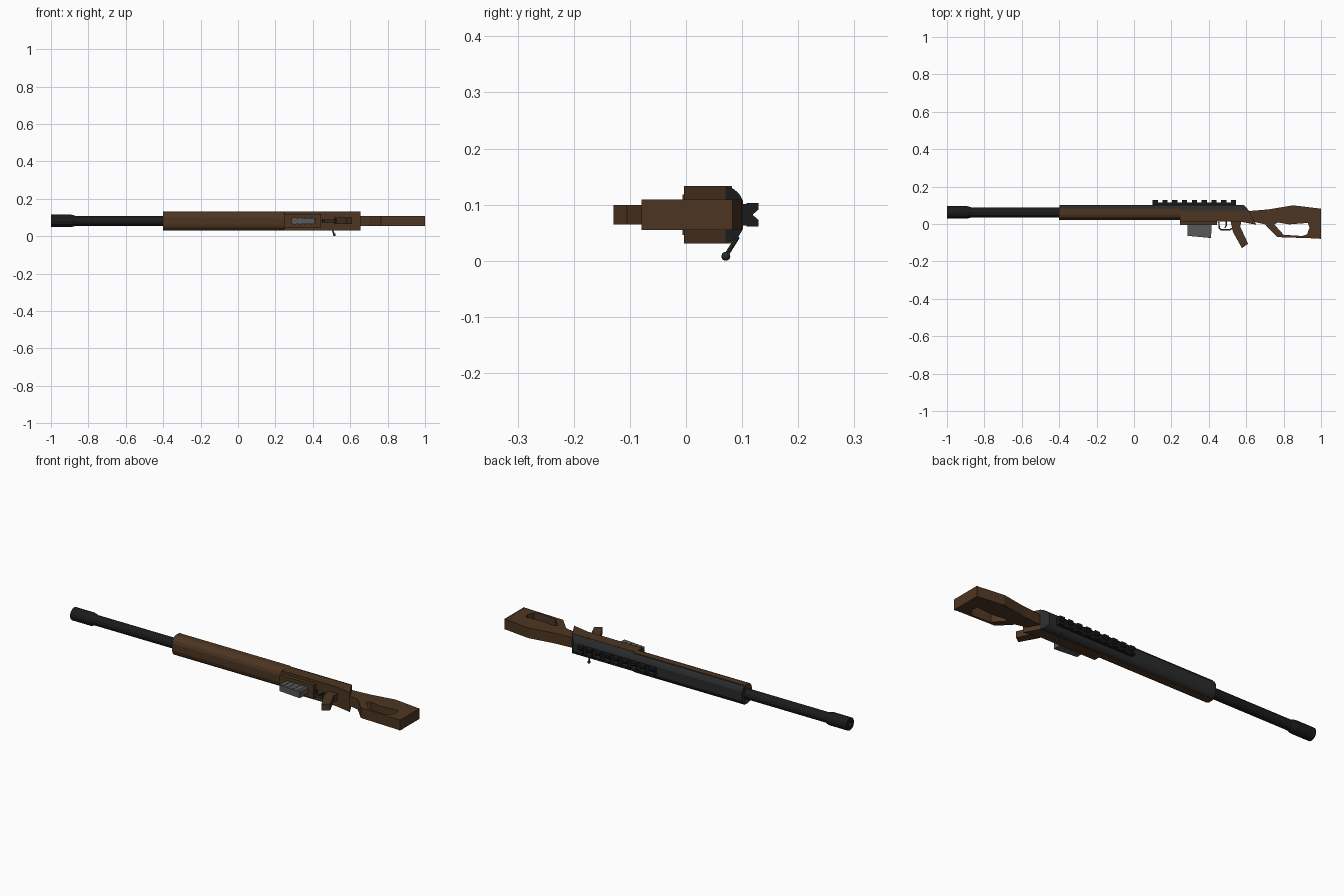
import bpy, bmesh, math
from mathutils import Vector

if "Cube" in bpy.data.objects:
    bpy.data.objects.remove(bpy.data.objects["Cube"])

ZC = 0.082   # lateral centre of the model
YB = 0.062   # bore height


def mat(name, c):
    m = bpy.data.materials.new(name)
    m.diffuse_color = (*c, 1)
    m.use_nodes = True
    m.node_tree.nodes["Principled BSDF"].inputs["Base Color"].default_value = m.diffuse_color
    return m


WOOD = mat("wood", (0.075, 0.036, 0.016))
DARK = mat("dark_metal", (0.022, 0.023, 0.024))
BLACK = mat("black_metal", (0.011, 0.011, 0.012))
GREY = mat("grey_metal", (0.10, 0.10, 0.10))


def finish(bm, name, m):
    bmesh.ops.recalc_face_normals(bm, faces=bm.faces)
    me = bpy.data.meshes.new(name)
    bm.to_mesh(me)
    bm.free()
    o = bpy.data.objects.new(name, me)
    bpy.context.collection.objects.link(o)
    me.materials.append(m)
    return o


def extrude(name, pts, vec, m):
    bm = bmesh.new()
    f = bm.faces.new([bm.verts.new(p) for p in pts])
    r = bmesh.ops.extrude_face_region(bm, geom=[f])
    bmesh.ops.translate(bm, vec=vec, verts=[v for v in r["geom"] if isinstance(v, bmesh.types.BMVert)])
    return finish(bm, name, m)


# side outline (x, y) extruded across the width
def slab(name, pts, z0, z1, m):
    return extrude(name, [(x, y, z0) for x, y in pts], (0, 0, z1 - z0), m)


# cross-section (y, z offset) extruded along x
def bar(name, pts, x0, x1, m):
    return extrude(name, [(x0, y, ZC + z) for y, z in pts], (x1 - x0, 0, 0), m)


def box(name, x0, x1, y0, y1, w, m):
    return bar(name, [(y0, -w), (y1, -w), (y1, w), (y0, w)], x0, x1, m)


def mirrored(half):
    return half + [(y, -z) for y, z in reversed(half)]


def cut(o, cutter):
    cutter.hide_render = True
    cutter.hide_viewport = True
    mod = o.modifiers.new("cut", "BOOLEAN")
    mod.operation = "DIFFERENCE"
    mod.solver = "EXACT"
    mod.object = cutter


# turned part along x from (x, radius) stations
def lathe(name, prof, m, n=12):
    bm = bmesh.new()
    rings = [[bm.verts.new((x, YB + r * math.cos(2 * math.pi * i / n), ZC + r * math.sin(2 * math.pi * i / n)))
              for i in range(n)] for x, r in prof]
    for a, b in zip(rings, rings[1:]):
        for i in range(n):
            bm.faces.new((a[i], a[(i + 1) % n], b[(i + 1) % n], b[i]))
    bm.faces.new(rings[0])
    bm.faces.new(rings[-1])
    return finish(bm, name, m)


def rod(name, a, b, r, m, n=8):
    a, b = Vector(a), Vector(b)
    bm = bmesh.new()
    bmesh.ops.create_cone(bm, cap_ends=True, segments=n, radius1=r, radius2=r, depth=(b - a).length)
    bm.transform((b - a).to_track_quat("Z", "Y").to_matrix().to_4x4())
    bmesh.ops.translate(bm, vec=(a + b) / 2, verts=bm.verts)
    return finish(bm, name, m)


# barrel and flared muzzle with a recessed bore
lathe("barrel", [(-0.999, 0.013), (-0.95, 0.013)][1:] + [(-0.949, 0.026), (-0.35, 0.026)], BLACK)
lathe("muzzle", [(-0.96, 0.014), (-1.0, 0.014), (-1.0, 0.033), (-0.89, 0.033), (-0.865, 0.026)], BLACK)

# wooden forestock with a rounded belly
bar("forestock", mirrored([(0.022, 0.018), (0.027, 0.034), (0.038, 0.046), (0.052, 0.051), (0.082, 0.051)]),
    -0.4, 0.25, WOOD)
# deeper rear section
slab("rear_stock", [(0.245, 0.072), (0.245, 0.014), (0.56, 0.014), (0.655, -0.004), (0.612, 0.072)],
     ZC - 0.051, ZC + 0.051, WOOD)
# dark top cover, sloped at the back
cover = bar("top_cover", mirrored([(0.07, 0.0505), (0.085, 0.046), (0.095, 0.037), (0.102, 0.024)]), -0.399, 0.625, DARK)
cut(cover, slab("cover_cutter", [(0.58, 0.11), (0.625, 0.06), (0.7, 0.06), (0.7, 0.11)], 0, 0.2, DARK))

# butt stock with thumb opening
butt = slab("butt_stock", [(0.60, 0.068), (0.72, 0.078), (0.85, 0.10), (0.998, 0.082), (0.998, -0.078),
                           (0.765, -0.070), (0.70, -0.002), (0.64, 0.012)], ZC - 0.027, ZC + 0.027, WOOD)
cut(butt, slab("butt_cutter", [(0.75, -0.002), (0.77, 0.008), (0.83, -0.002), (0.93, 0.006), (0.938, -0.02),
                               (0.925, -0.056), (0.90, -0.064), (0.80, -0.058)], 0, 0.2, WOOD))
box("butt_pad", 0.993, 1.0, -0.079, 0.083, 0.0275, WOOD)

# pistol grip
slab("grip", [(0.515, 0.02), (0.575, 0.02), (0.568, -0.015), (0.61, -0.105), (0.577, -0.129), (0.53, -0.045)],
     ZC - 0.017, ZC + 0.017, WOOD)

# magazine housing, magazine and its ribs
box("magazine_housing", 0.245, 0.445, -0.006, 0.02, 0.036, WOOD)
slab("magazine", [(0.285, 0.0), (0.415, 0.0), (0.412, -0.075), (0.285, -0.063)], ZC - 0.016, ZC + 0.016, GREY)
for i in range(4):
    x = 0.295 + i * 0.03
    slab("magazine_rib", [(x, -0.005), (x + 0.014, -0.005), (x + 0.014, -0.06), (x, -0.06)],
         ZC - 0.018, ZC + 0.018, GREY)

# trigger guard and trigger
path = [(0.45, 0.012), (0.452, -0.022), (0.463, -0.034), (0.515, -0.034), (0.535, -0.02)]
inner = [(0.527, -0.018), (0.511, -0.027), (0.467, -0.027), (0.459, -0.019), (0.457, 0.012)]
slab("trigger_guard", path + inner, ZC - 0.008, ZC + 0.008, DARK)
slab("trigger", [(0.488, 0.015), (0.498, 0.015), (0.497, -0.008), (0.488, -0.022), (0.484, -0.02), (0.49, -0.005)],
     ZC - 0.004, ZC + 0.004, DARK)

# accessory rail with notched teeth
box("rail_base", 0.10, 0.545, 0.098, 0.115, 0.019, BLACK)
tooth = mirrored([(0.108, 0.021), (0.129, 0.021), (0.129, 0.009), (0.119, 0.0005)])
for i in range(9):
    x = 0.10 + i * 0.0522
    bar("rail_tooth", tooth, x, x + 0.028, BLACK)

# bolt handle with knob
rod("bolt_handle", (0.50, 0.092, 0.042), (0.514, 0.073, 0.012), 0.004, DARK)
bm = bmesh.new()
bmesh.ops.create_uvsphere(bm, u_segments=10, v_segments=6, radius=0.008)
bmesh.ops.translate(bm, vec=(0.515, 0.071, 0.008), verts=bm.verts)
finish(bm, "bolt_knob", DARK)
